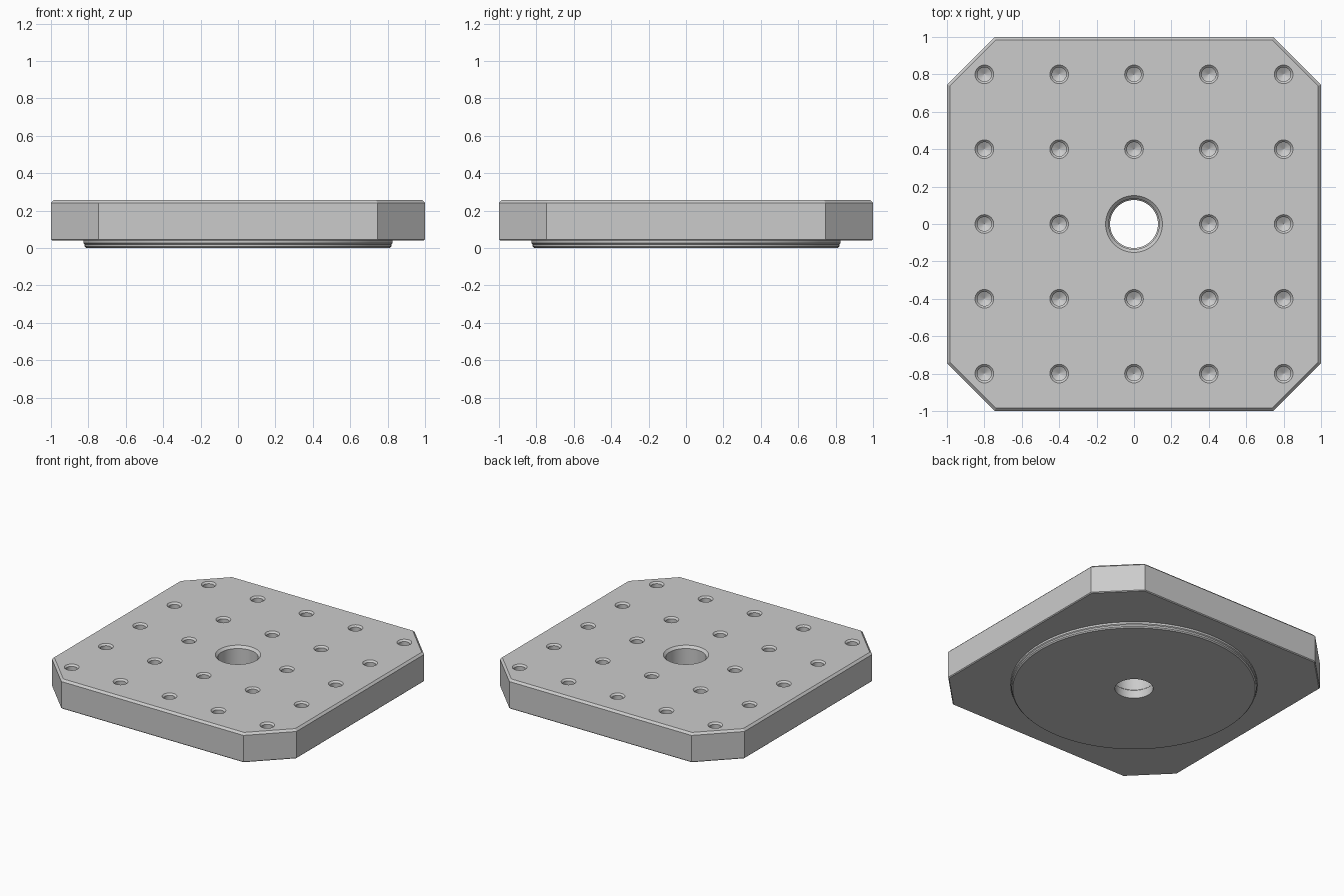
import bpy, bmesh, math

cube = bpy.data.objects.get("Cube")
if cube:
    bpy.data.objects.remove(cube, do_unlink=True)

steel = bpy.data.materials.new("grey steel")
steel.use_nodes = True
GREY = (0.6, 0.6, 0.6, 1)
steel.diffuse_color = GREY
steel.node_tree.nodes["Principled BSDF"].inputs["Base Color"].default_value = GREY

TOP, BASE = 0.256, 0.04     # plate top and underside


def finish(name, bm):
    bmesh.ops.recalc_face_normals(bm, faces=bm.faces)
    mesh = bpy.data.meshes.new(name)
    bm.to_mesh(mesh)
    bm.free()
    mesh.materials.append(steel)
    obj = bpy.data.objects.new(name, mesh)
    bpy.context.collection.objects.link(obj)
    return obj


def stack(bm, rings):
    """Skin a closed solid through equal-length rings of points."""
    loops = [[bm.verts.new(p) for p in ring] for ring in rings]
    n = len(loops[0])
    for a, b in zip(loops, loops[1:]):
        for i in range(n):
            j = (i + 1) % n
            bm.faces.new((a[i], a[j], b[j], b[i]))
    bm.faces.new(loops[0])
    bm.faces.new(loops[-1])


def turned(bm, profile, x=0, y=0, sides=32):
    """Solid of revolution from (radius, z) pairs."""
    angles = [2 * math.pi * i / sides for i in range(sides)]
    stack(bm, [[(x + r * math.cos(a), y + r * math.sin(a), z) for a in angles]
               for r, z in profile])


def octagon(inset, z):
    h = 1 - inset
    c = 0.745 - inset * math.tan(math.pi / 8)
    return [(h, -c, z), (h, c, z), (c, h, z), (-c, h, z),
            (-h, c, z), (-h, -c, z), (-c, -h, z), (c, -h, z)]


def cut(obj, cutter):
    cutter.hide_render = True
    mod = obj.modifiers.new("holes", 'BOOLEAN')
    mod.operation = 'DIFFERENCE'
    mod.solver = 'EXACT'
    mod.object = cutter
    bpy.context.view_layer.objects.active = obj
    bpy.ops.object.modifier_apply(modifier=mod.name)
    bpy.data.objects.remove(cutter, do_unlink=True)


# Plate with cropped corners and chamfered rims
bm = bmesh.new()
stack(bm, [octagon(0.006, BASE), octagon(0, BASE + 0.006),
           octagon(0, TOP - 0.015), octagon(0.015, TOP)])
plate = finish("plate", bm)

# Round locating boss under the plate
bm = bmesh.new()
turned(bm, [(0.812, 0), (0.82, 0.008), (0.82, 0.02), (0.826, 0.026),
            (0.826, BASE + 0.01)], sides=128)
boss = finish("locating_boss", bm)

# Join boss and plate into one solid
union = plate.modifiers.new("boss", 'BOOLEAN')
union.operation = 'UNION'
union.solver = 'EXACT'
union.object = boss
bpy.context.view_layer.objects.active = plate
bpy.ops.object.modifier_apply(modifier=union.name)
bpy.data.objects.remove(boss, do_unlink=True)

# Central through bore and the grid of drilled, countersunk holes
bm = bmesh.new()
turned(bm, [(0.128, -0.05), (0.128, 0.06), (0.135, 0.067), (0.135, TOP - 0.017),
            (0.152, TOP), (0.152, TOP + 0.05)], sides=64)
steps = (-0.8, -0.4, 0, 0.4, 0.8)
for x in steps:
    for y in steps:
        if x or y:
            turned(bm, [(0.001, TOP - 0.152), (0.038, TOP - 0.13), (0.038, TOP - 0.012),
                        (0.05, TOP), (0.05, TOP + 0.05)], x, y)
cut(plate, finish("hole_cutter", bm))

# Smooth the round walls, keep machined edges crisp
bpy.ops.object.select_all(action='DESELECT')
plate.select_set(True)
bpy.context.view_layer.objects.active = plate
bpy.ops.object.shade_smooth_by_angle(angle=math.radians(20))
